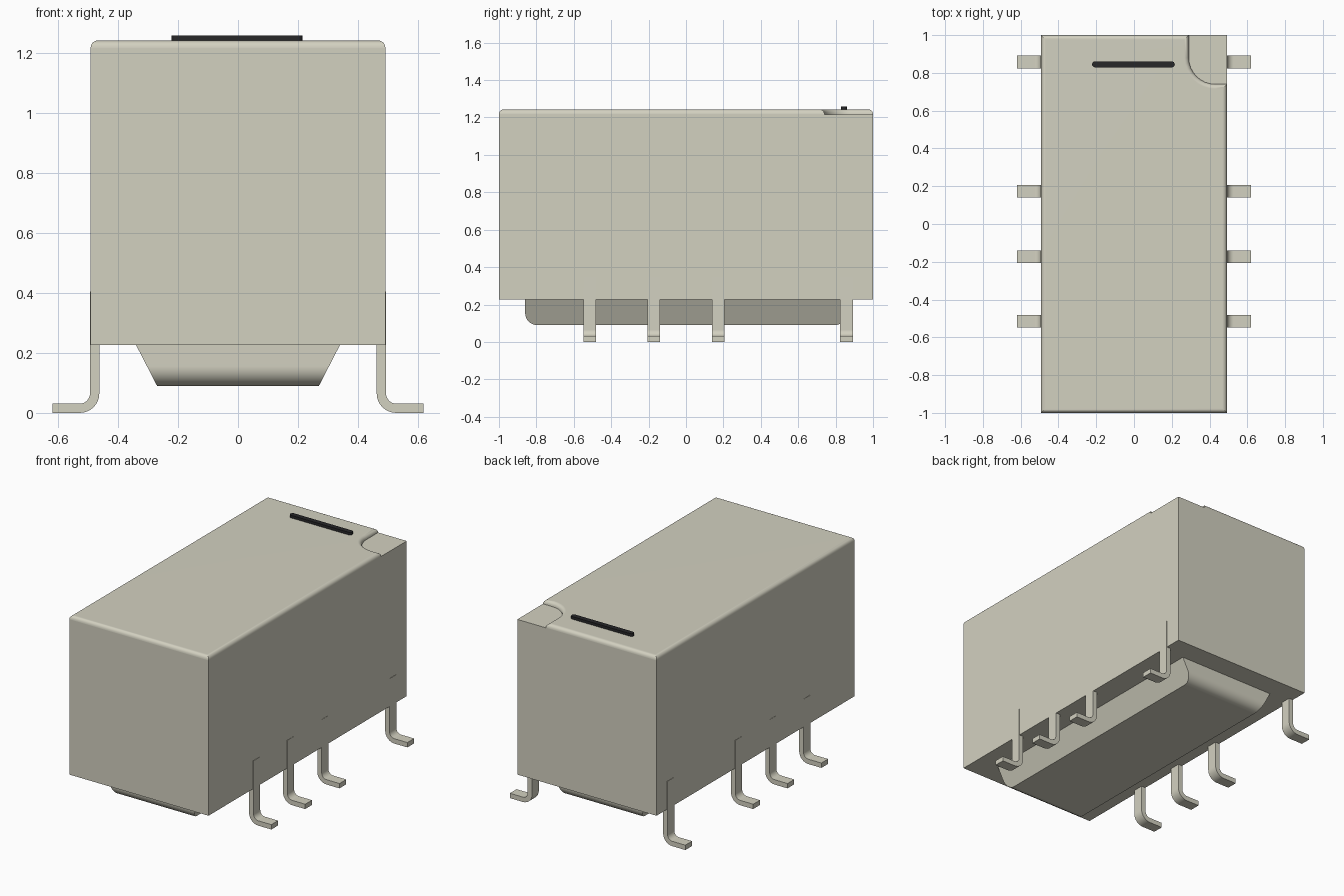
import bpy, bmesh
from math import sin, cos, pi, radians

if "Cube" in bpy.data.objects:
    bpy.data.objects.remove(bpy.data.objects["Cube"])


def material(name, rgb):
    m = bpy.data.materials.new(name)
    m.use_nodes = True
    m.diffuse_color = (*rgb, 1)
    m.node_tree.nodes["Principled BSDF"].inputs["Base Color"].default_value = (*rgb, 1)
    return m


CREAM = material("warm cream", (0.65, 0.635, 0.53))
DARK = material("near black", (0.02, 0.02, 0.022))


def arc(cx, cy, r, a0, a1, n=8):
    """Points along an arc, angles in degrees."""
    steps = [radians(a0 + (a1 - a0) * i / n) for i in range(n + 1)]
    return [(cx + r * cos(a), cy + r * sin(a)) for a in steps]


def finish(name, bm, mat):
    """Turn a bmesh into a shaded object with clean flat faces."""
    bmesh.ops.recalc_face_normals(bm, faces=bm.faces)
    me = bpy.data.meshes.new(name)
    bm.to_mesh(me)
    bm.free()
    me.materials.append(mat)
    ob = bpy.data.objects.new(name, me)
    bpy.context.collection.objects.link(ob)
    bpy.ops.object.select_all(action="DESELECT")
    ob.select_set(True)
    bpy.context.view_layer.objects.active = ob
    bpy.ops.object.shade_smooth_by_angle(angle=radians(35))
    wn = ob.modifiers.new("flat_faces", "WEIGHTED_NORMAL")
    wn.keep_sharp = True
    return ob


def prism(points, place, lo, hi):
    """Extrude a 2D profile; place(u, v, depth) gives the 3D position."""
    bm = bmesh.new()
    rings = [[bm.verts.new(place(u, v, d)) for u, v in points] for d in (lo, hi)]
    for r in rings:
        bm.faces.new(r)
    for i in range(len(points)):
        j = (i + 1) % len(points)
        bm.faces.new((rings[0][i], rings[0][j], rings[1][j], rings[1][i]))
    return bm


# Case: box with rounded top rim and a stepped corner pocket
W, L, BOTTOM, FLOOR, TOP = 0.492, 1.0, 0.226, 1.217, 1.243
pocket = arc(0.43, 0.88, 0.14, 270, 180)
P, Q = (W, 0.74), (0.29, L)
A, B, C, D = (-W, -L), (W, -L), (W, L), (-W, L)
rim = [A, B, P, *pocket, Q, D]
box = [A, B, P, C, Q, D]

bm = bmesh.new()
cache = {}


def vert(p, z):
    if (p, z) not in cache:
        cache[p, z] = bm.verts.new((*p, z))
    return cache[p, z]


def walls(loop, z0, z1):
    for p, q in zip(loop, loop[1:] + loop[:1]):
        bm.faces.new((vert(p, z0), vert(q, z0), vert(q, z1), vert(p, z1)))


walls(box, BOTTOM, FLOOR)
walls(rim, FLOOR, TOP)
bm.faces.new([vert(p, BOTTOM) for p in box])
bm.faces.new([vert(p, TOP) for p in rim])
bm.faces.new([vert(p, FLOOR) for p in [P, C, Q, *reversed(pocket)]])
bm.normal_update()
top_edges = [e for e in bm.edges if all(v.co.z > TOP - 0.001 for v in e.verts)]
bmesh.ops.bevel(bm, geom=top_edges, offset=0.024, segments=5, profile=0.5,
                affect="EDGES", clamp_overlap=False)
finish("case", bm, CREAM)

# Base plug: rounded ends, sides tapering downwards
R, Z0, END = 0.065, 0.09, 0.86
profile = [(-END, BOTTOM), *arc(-END + R, Z0 + R, R, 180, 270),
           *arc(END - R, Z0 + R, R, 270, 360), (END, BOTTOM)]
taper = lambda y, z, side: (side * (0.27 + 0.07 * (z - Z0) / (BOTTOM - Z0)), y, z)
finish("base_plug", prism(profile, taper, -1, 1), CREAM)

# Pins: bent legs with outward feet, four on each side
OUT, IN, TOE, T = 0.494, 0.463, 0.62, 0.031
bend = 0.065
leg = [(OUT, 0.405), (IN, 0.405),
       *arc(IN + bend, bend, bend, 180, 270), (TOE, 0), (TOE, T),
       *arc(IN + bend, bend, bend - T, 270, 180)]
for side, label in ((1, "left"), (-1, "right")):
    for i, y in enumerate((0.858, 0.173, -0.173, -0.515)):
        pin = prism(leg, lambda u, v, d: (side * u, y + d, v), -0.034, 0.034)
        finish(f"{label}_pin_{i + 1}", pin, CREAM)

# Marking bar on the top
r = 0.016
pill = arc(0.2, 0.845, r, -90, 90) + arc(-0.206, 0.845, r, 90, 270)
finish("marking_bar", prism(pill, lambda u, v, d: (u, v, d), TOP - 0.005, 1.26), DARK)
